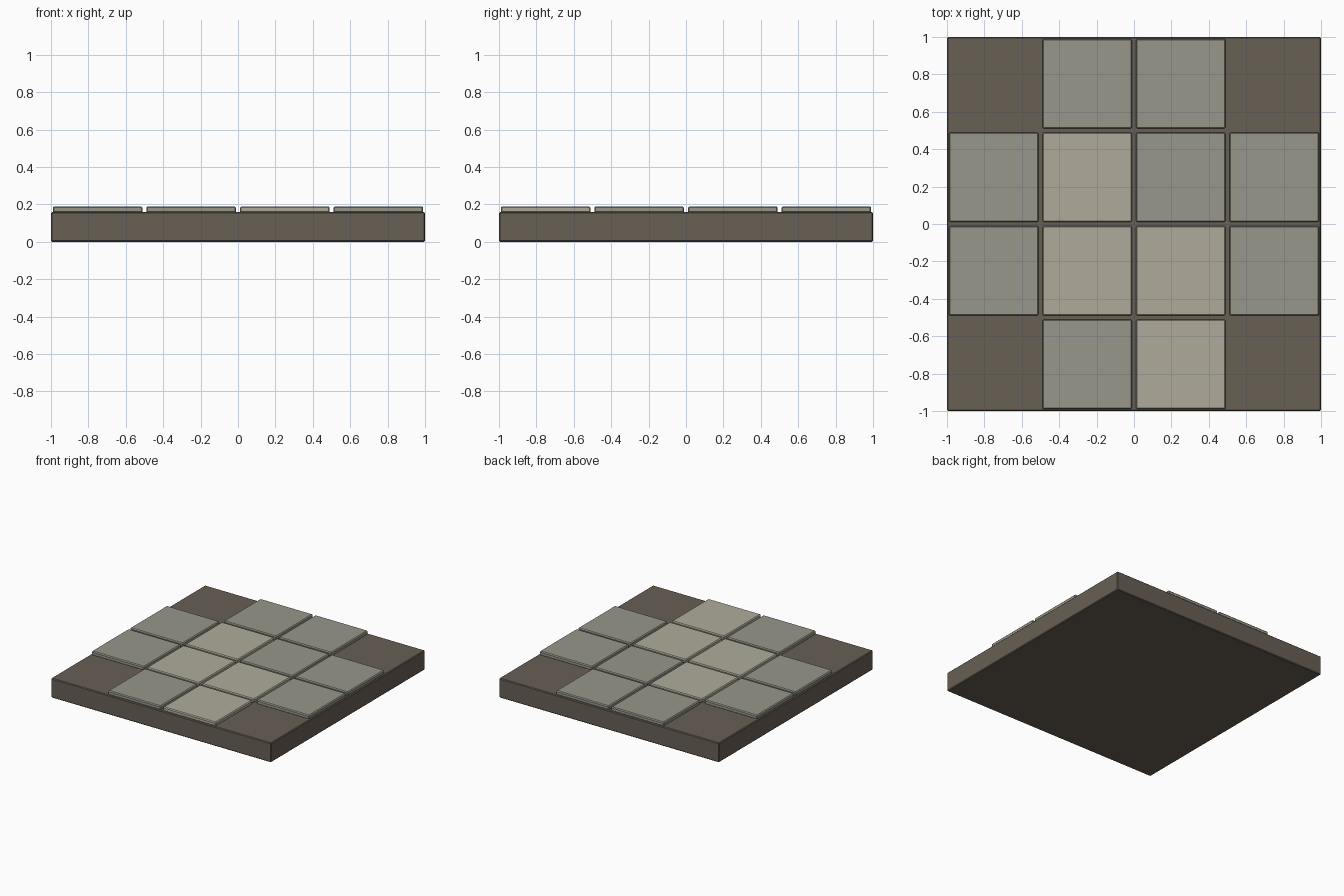
import bpy

if "Cube" in bpy.data.objects:
    bpy.data.objects.remove(bpy.data.objects["Cube"])


def material(name, rgb):
    m = bpy.data.materials.new(name)
    m.diffuse_color = (*rgb, 1)
    m.use_nodes = True
    m.node_tree.nodes["Principled BSDF"].inputs["Base Color"].default_value = m.diffuse_color
    return m


def block(name, x, y, z0, z1, width, bevel, mat):
    bpy.ops.mesh.primitive_cube_add(size=1, location=(x, y, (z0 + z1) / 2))
    ob = bpy.context.object
    ob.name = name
    ob.scale = (width, width, z1 - z0)
    bpy.ops.object.transform_apply(location=False, rotation=False, scale=True)
    mod = ob.modifiers.new("edge_chamfer", 'BEVEL')
    mod.width = bevel
    mod.segments = 1
    ob.data.materials.append(mat)
    return ob


earth = material("earth", (0.14, 0.115, 0.09))
grey_stone = material("grey_stone", (0.31, 0.31, 0.26))
pale_stone = material("pale_stone", (0.43, 0.41, 0.33))

# Base slab
block("base_slab", 0, 0, 0, 0.16, 2.0, 0.006, earth)

# Paving stones: 4 x 4 grid without the corners, a few in the paler stone
pale = {(1, 2), (1, 1), (2, 1), (2, 0)}
for col in range(4):
    for row in range(4):
        if col in (0, 3) and row in (0, 3):
            continue
        mat = pale_stone if (col, row) in pale else grey_stone
        block(f"paving_stone_{col}_{row}", -0.75 + 0.5 * col, -0.75 + 0.5 * row,
              0.155, 0.19, 0.48, 0.007, mat)
